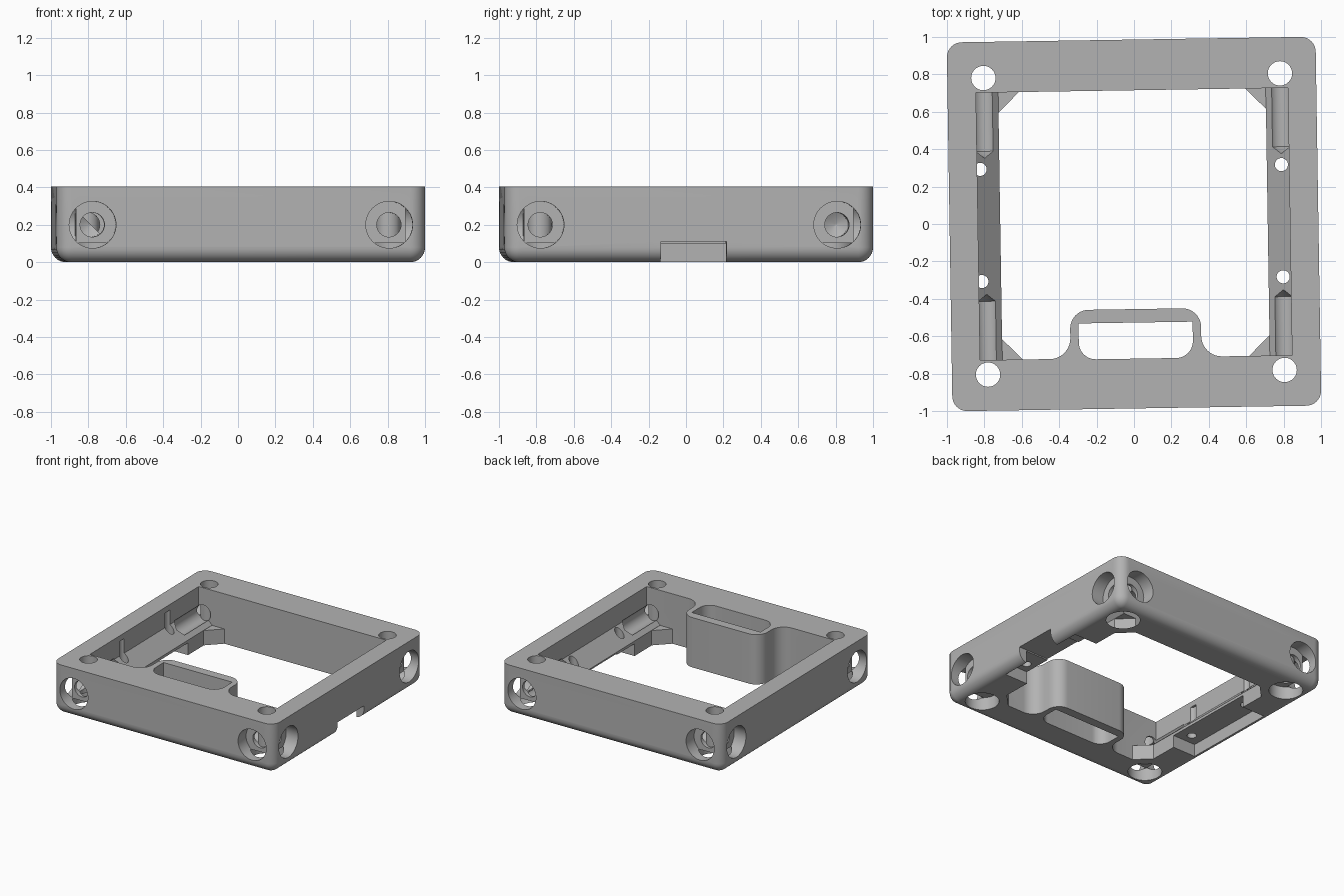
import bpy, bmesh, math
from mathutils import Matrix, Vector

if "Cube" in bpy.data.objects:
    bpy.data.objects.remove(bpy.data.objects["Cube"])

H, W, R = 0.405, 0.986, 0.08      # height, half width, edge radius
IN_Y, IN_TOP, IN_LOW = 0.715, 0.834, 0.715   # opening half sizes
BORE = 0.793                      # screw axis offset

grey = bpy.data.materials.new("grey plastic")
grey.diffuse_color = (0.45, 0.45, 0.45, 1)
grey.use_nodes = True
grey.node_tree.nodes["Principled BSDF"].inputs["Base Color"].default_value = grey.diffuse_color


def arc(cx, cy, r, a0, a1, n=10):
    return [(cx + r * math.cos(math.radians(a0 + (a1 - a0) * i / n)),
             cy + r * math.sin(math.radians(a0 + (a1 - a0) * i / n))) for i in range(n + 1)]


def loft(name, rings):
    """Closed solid from a stack of equally long point rings."""
    bm = bmesh.new()
    rows = [[bm.verts.new(p) for p in ring] for ring in rings]
    n = len(rows[0])
    for a, b in zip(rows, rows[1:]):
        for i in range(n):
            j = (i + 1) % n
            bm.faces.new((a[i], a[j], b[j], b[i]))
    bm.faces.new(rows[0][::-1])
    bm.faces.new(rows[-1])
    bmesh.ops.recalc_face_normals(bm, faces=bm.faces)
    mesh = bpy.data.meshes.new(name)
    bm.to_mesh(mesh)
    bm.free()
    mesh.materials.append(grey)
    ob = bpy.data.objects.new(name, mesh)
    bpy.context.collection.objects.link(ob)
    return ob


def prism(name, pts, z0, z1):
    return loft(name, [[(x, y, z) for x, y in pts] for z in (z0, z1)])


def box(name, x0, x1, y0, y1, z0, z1):
    return prism(name, [(x0, y0), (x1, y0), (x1, y1), (x0, y1)], z0, z1)


def lathe(name, profile, origin, direction, n=48):
    """Turned cutter: profile of (radius, distance along direction)."""
    rot = Vector((0, 0, 1)).rotation_difference(Vector(direction)).to_matrix()
    rings = [[Vector(origin) + rot @ Vector((r * math.cos(math.tau * i / n),
                                             r * math.sin(math.tau * i / n), d))
              for i in range(n)] for r, d in profile]
    return loft(name, rings)


def combine(target, tool, operation):
    mod = target.modifiers.new("bool", 'BOOLEAN')
    mod.operation, mod.object, mod.solver = operation, tool, 'EXACT'
    bpy.context.view_layer.objects.active = target
    bpy.ops.object.modifier_apply(modifier=mod.name)
    bpy.data.objects.remove(tool)


# Outer block with rounded corners and a rounded bottom edge
rings = []
for i in range(9):
    a = math.pi / 2 * i / 8
    inset = R * (1 - math.sin(a)) * 0.98
    c, r = W - R, R - inset
    ring = []
    for sx, sy, a0 in ((1, 1, 0), (-1, 1, 90), (-1, -1, 180), (1, -1, 270)):
        ring += arc(sx * c, sy * c, r, a0, a0 + 90, 8)
    rings.append([(x, y, R * (1 - math.cos(a))) for x, y in ring])
rings.append([(x, y, H) for x, y, z in rings[-1]])
frame = loft("frame", rings)

# Opening with sloping ledges along both sides
section = [(-IN_LOW, -0.1), (IN_LOW, -0.1), (IN_LOW, 0.122), (IN_TOP, 0.241),
           (IN_TOP, 0.6), (-IN_TOP, 0.6), (-IN_TOP, 0.241), (-IN_LOW, 0.122)]
opening = loft("opening", [[(x, y, z) for x, z in section] for y in (-IN_Y, IN_Y)])
combine(frame, opening, 'DIFFERENCE')

# Triangular gussets in the inner corners
for sx in (-1, 1):
    for sy in (-1, 1):
        pts = [(0.75, 0.57), (0.75, 0.75), (0.57, 0.75)]
        combine(frame, prism("gusset", [(sx * x, sy * y) for x, y in pts], 0.0, 0.12), 'UNION')

# Cable loop on the front wall
half = [(-0.46, -0.76)] + arc(-0.46, -0.605, 0.11, -90, 0) + arc(-0.25, -0.555, 0.1, 180, 90)
loop = half + [(-x, y) for x, y in half[::-1]]
combine(frame, prism("cable_loop", loop, 0.0, H), 'UNION')
slot = [(0.305, -0.527), (-0.305, -0.527)] + arc(-0.215, -0.63, 0.09, 180, 270) \
    + arc(0.215, -0.63, 0.09, 270, 360)
combine(frame, prism("loop_slot", slot, -0.1, 0.6), 'DIFFERENCE')

# Bottom recesses on both sides and the outlet through the right wall
for sx in (-1, 1):
    x0, x1 = sorted((sx * 0.68, sx * 0.92))
    combine(frame, box("recess", x0, x1, -0.38, 0.40, -0.1, 0.1), 'DIFFERENCE')
combine(frame, box("outlet", 0.68, 1.1, -0.15, 0.20, -0.1, 0.11), 'DIFFERENCE')

# Small vertical pin holes in the ledges
for x in (-0.818, 0.793):
    for y in (-0.295, 0.305):
        combine(frame, lathe("pin_hole", [(0.035, -0.1), (0.035, 0.36)], (x, y, 0), (0, 0, 1)),
                'DIFFERENCE')

# Counterbored screw holes along all three axes at each corner
side = [(0.125, -0.2), (0.125, 0.105), (0.065, 0.105), (0.065, 0.585), (0.0006, 0.622)]
down = [(0.125, -0.2), (0.125, 0.103), (0.065, 0.103), (0.065, 0.6)]
for sx in (-1, 1):
    for sy in (-1, 1):
        x, y = sx * BORE, sy * BORE
        for prof, org, d in ((side, (sx * W, y, 0.2), (-sx, 0, 0)),
                             (side, (x, sy * W, 0.2), (0, -sy, 0)),
                             (down, (x, y, 0), (0, 0, 1))):
            combine(frame, lathe("screw_hole", prof, org, d), 'DIFFERENCE')

# Slight turn of the whole frame, then smooth the rounded faces
frame.data.transform(Matrix.Rotation(math.radians(0.9), 4, 'Z'))
bpy.ops.object.select_all(action='DESELECT')
frame.select_set(True)
bpy.context.view_layer.objects.active = frame
bpy.ops.object.shade_smooth_by_angle(angle=math.radians(30))
